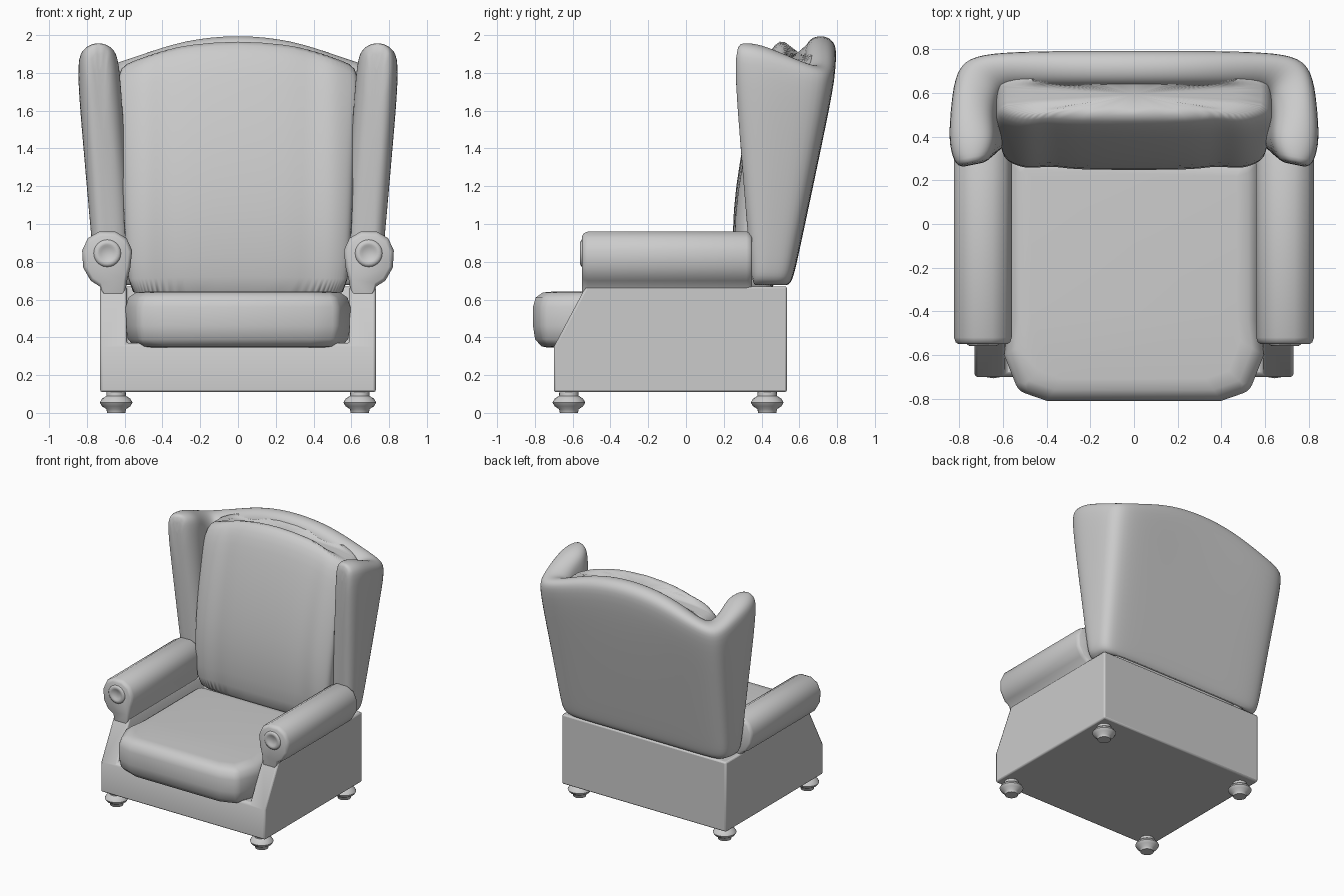
import bpy, bmesh
from math import sin, cos, pi, copysign

if "Cube" in bpy.data.objects:
    bpy.data.objects.remove(bpy.data.objects["Cube"], do_unlink=True)

COLOUR = (0.6, 0.6, 0.6, 1)
fabric = bpy.data.materials.new("grey upholstery")
fabric.use_nodes = True
fabric.diffuse_color = COLOUR
fabric.node_tree.nodes["Principled BSDF"].inputs["Base Color"].default_value = COLOUR


def loft(name, rings, bevel=0, subdiv=0, angle=40):
    """Skin a row of closed rings, cap both ends and shade."""
    bm = bmesh.new()
    rows = [[bm.verts.new(p) for p in ring] for ring in rings]
    n = len(rows[0])
    for a, b in zip(rows, rows[1:]):
        for i in range(n):
            j = (i + 1) % n
            bm.faces.new((a[i], a[j], b[j], b[i]))
    bm.faces.new(rows[0])
    bm.faces.new(rows[-1])
    bmesh.ops.recalc_face_normals(bm, faces=bm.faces)
    mesh = bpy.data.meshes.new(name)
    bm.to_mesh(mesh)
    bm.free()
    mesh.materials.append(fabric)
    obj = bpy.data.objects.new(name, mesh)
    bpy.context.collection.objects.link(obj)
    bpy.ops.object.select_all(action="DESELECT")
    obj.select_set(True)
    bpy.context.view_layer.objects.active = obj
    bpy.ops.object.shade_smooth_by_angle(angle=angle * pi / 180)
    if bevel:
        mod = obj.modifiers.new("soft edges", "BEVEL")
        mod.width, mod.segments = bevel, 3
        mod.limit_method, mod.angle_limit = "ANGLE", 0.7
    if subdiv:
        obj.modifiers.new("smooth", "SUBSURF").levels = subdiv
        obj.modifiers["smooth"].render_levels = subdiv
    return obj


def mix(a, b, t):
    return a + (b - a) * t


# Base tub: side profile across the width, with the seat well cut out
side = [(-0.70, 0.11), (-0.70, 0.35), (-0.53, 0.67), (0.535, 0.67), (0.535, 0.11)]
base = loft("base", [[(x, y, z) for y, z in side] for x in (-0.73, 0.73)])
well = loft("well_cutter", [[(x, y, z) for x, y in ((-0.59, -0.9), (0.59, -0.9), (0.59, 0.42), (-0.59, 0.42))]
                            for z in (0.37, 0.9)])
well.hide_render = True
bpy.context.view_layer.objects.active = base
cut = base.modifiers.new("seat well", "BOOLEAN")
cut.operation, cut.object, cut.solver = "DIFFERENCE", well, "EXACT"
bpy.ops.object.modifier_apply(modifier=cut.name)
bpy.data.objects.remove(well, do_unlink=True)
soft = base.modifiers.new("soft edges", "BEVEL")
soft.width, soft.segments, soft.limit_method = 0.012, 2, "ANGLE"

# Rolled arms with a raised scroll on the front
roll = [(0.60, 0.58), (0.59, 0.69), (0.57, 0.77), (0.56, 0.86), (0.59, 0.925), (0.65, 0.96),
        (0.735, 0.96), (0.795, 0.925), (0.825, 0.86), (0.82, 0.77), (0.78, 0.70), (0.73, 0.668), (0.71, 0.58)]
for s, label in ((-1, "right"), (1, "left")):
    rings = []
    for y, k in ((-0.55, 0.85), (-0.542, 0.94), (-0.52, 1), (0.32, 1), (0.342, 0.95), (0.35, 0.87)):
        rings.append([(s * mix(0.69, x, k), y, mix(0.80, z, k)) for x, z in roll])
    loft(label + "_arm", rings, angle=50)
    rings = []
    for y, r in ((-0.53, 0.075), (-0.552, 0.072), (-0.56, 0.06), (-0.56, 0.045), (-0.552, 0.035)):
        rings.append([(s * 0.692 + r * cos(i * pi / 12), y, 0.845 + r * sin(i * pi / 12)) for i in range(24)])
    loft(label + "_arm_scroll", rings, angle=60)

# Seat cushion: plan outline swelling between its top and bottom
half = [(0.40, -0.81), (0.53, -0.765), (0.595, -0.60), (0.575, -0.45), (0.575, 0.32)]
plan = half + [(-x, y) for x, y in reversed(half)]
levels = [(0.345, 0.85), (0.352, 0.92), (0.39, 0.98), (0.46, 1), (0.56, 1), (0.61, 0.975), (0.637, 0.91), (0.642, 0.82)]
loft("seat_cushion", [[(x * k, mix(-0.25, y, k), z) for x, y in plan] for z, k in levels],
     bevel=0.03, angle=60)

# Winged back shell: outer point, inner point and top height along half the plan
stations = [(0, 0.805, 0, 0.62, 2.005), (0.3, 0.805, 0.28, 0.62, 1.975), (0.56, 0.805, 0.5, 0.62, 1.89),
            (0.75, 0.795, 0.59, 0.61, 1.84), (0.83, 0.73, 0.62, 0.57, 1.84), (0.85, 0.55, 0.635, 0.49, 1.90),
            (0.86, 0.38, 0.62, 0.40, 1.955), (0.835, 0.28, 0.64, 0.32, 1.96), (0.79, 0.245, 0.69, 0.265, 1.95)]
section = [(0.12, 0, 0), (0.02, 0.06, 0), (0, 0.12, 0), (0, 0.6, 0), (0, 1, -0.11), (0.10, 1, -0.03), (0.35, 1, 0),
           (0.65, 1, 0), (0.9, 1, -0.03), (1, 1, -0.11), (1, 0.6, 0), (1, 0, 0)]


def shell_ring(s, xo, yo, xi, yi, top):
    ring = []
    for w, t, drop in section:
        z = mix(0.67, top, t) + drop
        lean = min((z - 0.70) / 1.12, 1)
        x, y = mix(xo, xi, w), mix(yo, yi, w)
        ring.append((s * x * mix(0.885, 1, lean), mix(0.345 + (y - 0.25) * 0.40, y, lean), z))
    return ring


rings = [shell_ring(-1, *p) for p in reversed(stations[1:])] + [shell_ring(1, *p) for p in stations]
loft("winged_back", rings, subdiv=2, angle=70)

# Back cushion: leaning pillow with an arched top and shallow pleats
levels = [(0.58, 0.30, 0.44, 0.56), (0.70, 0.262, 0.47, 0.58), (0.95, 0.25, 0.52, 0.60), (1.2, 0.268, 0.56, 0.61),
          (1.5, 0.32, 0.61, 0.62), (1.75, 0.385, 0.66, 0.635), (1.89, 0.43, 0.685, 0.64),
          (1.96, 0.475, 0.685, 0.62), (1.995, 0.53, 0.66, 0.58)]
rings = []
for z, front, rear, wide in levels:
    ring = []
    for i in range(64):
        c, d = cos(i * pi / 32), sin(i * pi / 32)
        x = wide * copysign(abs(c) ** 0.35, c)
        y = mix(front, rear, 0.5 + 0.5 * copysign(abs(d) ** 0.35, d))
        if d < 0:
            y -= 0.007 * cos(x * 8 * pi) * -d
        arch = 0.36 * x * x * max(0, (z - 0.58) / 1.42)
        ring.append((x, y, z - arch))
    rings.append(ring)
loft("back_cushion", rings, subdiv=1, angle=60)

# Turned bun feet
bun = [(0.048, 0), (0.052, 0.02), (0.075, 0.035), (0.087, 0.055), (0.075, 0.075), (0.052, 0.09), (0.05, 0.12)]
for x, side_name in ((-0.645, "right"), (0.645, "left")):
    for y, end in ((-0.62, "front"), (0.43, "back")):
        loft(f"{end}_{side_name}_foot", [[(x + r * cos(i * pi / 10), y + r * sin(i * pi / 10), z)
                                          for i in range(20)] for r, z in bun], angle=50)
